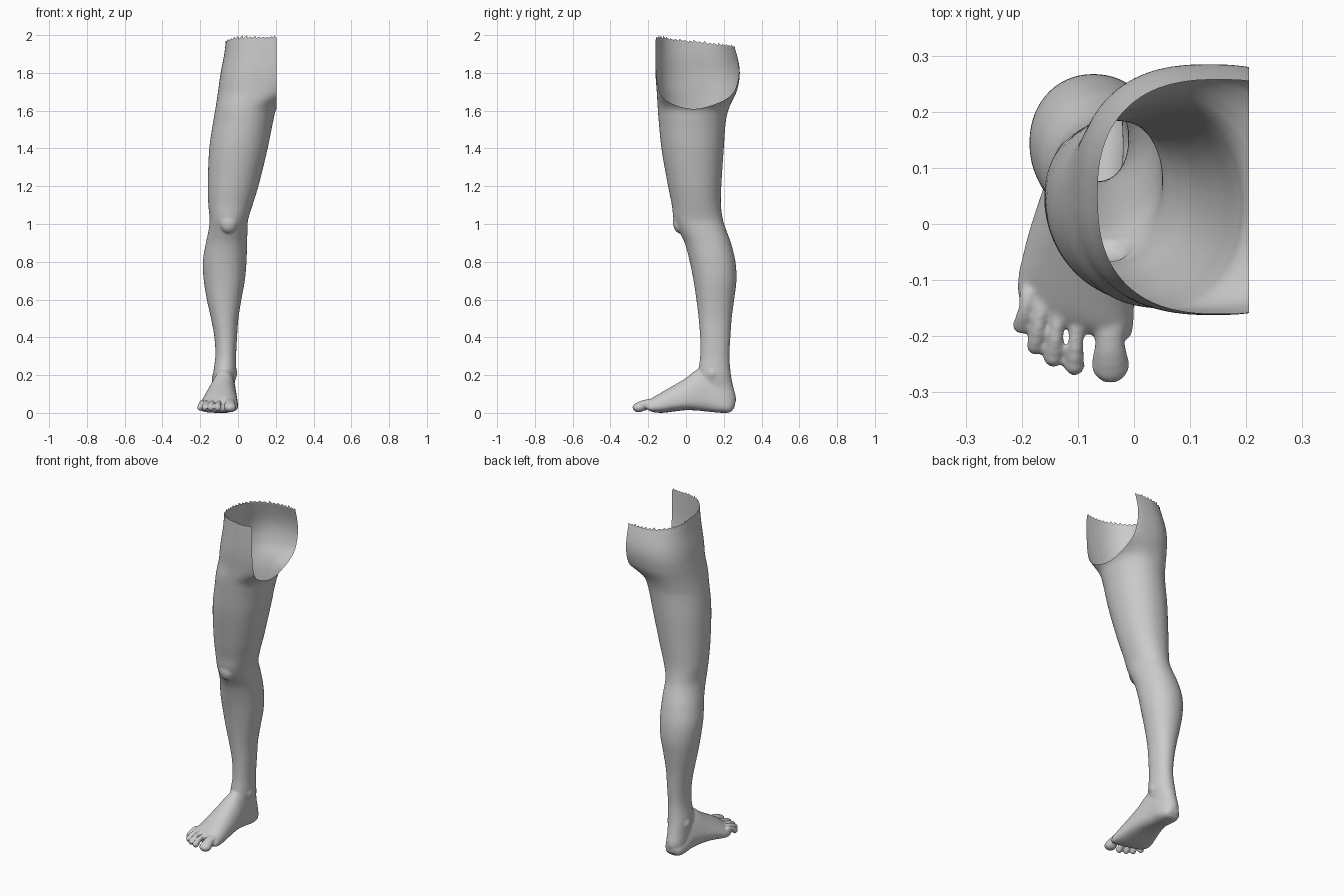
import bpy, bmesh, math, random
from mathutils import Vector, Matrix

if "Cube" in bpy.data.objects:
    bpy.data.objects.remove(bpy.data.objects["Cube"])

random.seed(4)
SEG = 56


def spline(rows, step):
    """Smoothly resample rows along their first column."""
    def slope(i, k):
        a, b = rows[max(i - 1, 0)], rows[min(i + 1, len(rows) - 1)]
        return (b[k] - a[k]) / (b[0] - a[0])
    out = []
    for i in range(len(rows) - 1):
        p, q = rows[i], rows[i + 1]
        h = q[0] - p[0]
        n = max(1, math.ceil(abs(h) / step))
        for j in range(n):
            t = j / n
            row = [p[0] + h * t]
            for k in range(1, len(p)):
                row.append((2*t**3 - 3*t**2 + 1) * p[k] + (t**3 - 2*t**2 + t) * h * slope(i, k)
                           + (3*t**2 - 2*t**3) * q[k] + (t**3 - t**2) * h * slope(i + 1, k))
            out.append(row)
    out.append(list(rows[-1]))
    return out


def loft(bm, rings):
    loops = [[bm.verts.new(p) for p in r] for r in rings]
    for a, b in zip(loops, loops[1:]):
        for i in range(SEG):
            j = (i + 1) % SEG
            bm.faces.new((a[i], a[j], b[j], b[i]))
    bm.faces.new(loops[0])
    bm.faces.new(loops[-1])


def power(v, n):
    return math.copysign(abs(v) ** (2 / n), v)


def ball(bm, pos, size):
    m = Matrix.Translation(pos) @ Matrix.Diagonal((*size, 1))
    bmesh.ops.create_uvsphere(bm, u_segments=24, v_segments=16, radius=1, matrix=m)


def leg_ring(row):
    z, x0, x1, y0, y1 = row
    n = 2.1 + 0.4 * min(max((z - 1.55) / 0.2, 0), 1)
    ring = []
    for i in range(SEG):
        a = math.tau * i / SEG
        ring.append(((x0 + x1) / 2 + (x1 - x0) / 2 * power(math.cos(a), n),
                     (y0 + y1) / 2 + (y1 - y0) / 2 * power(math.sin(a), n), z))
    return ring


def foot_ring(row):
    y, x0, x1, top, bottom = row
    mid = bottom + (top - bottom) * 0.33
    front = min(max(-y / 0.17, 0), 1)
    ring = []
    for i in range(SEG):
        a = math.tau * i / SEG
        s = math.sin(a)
        n = 2.1 if s > 0 else 2.8
        x = (x0 + x1) / 2 + (x1 - x0) / 2 * power(math.cos(a), n)
        z = mid + ((top - mid) if s > 0 else (mid - bottom)) * power(s, n)
        if s > 0:   # instep ridge sits toward the inner side
            x += 0.2 * (x1 - x) * s
        ring.append((x, y - 0.28 * front * (x + 0.1), z))
    return ring


bm = bmesh.new()

# leg from heel to hip: height, x range, y range
leg = [(0.02, -0.12, -0.03, 0.14, 0.25), (0.07, -0.13, -0.022, 0.11, 0.265),
       (0.14, -0.13, -0.02, 0.08, 0.25), (0.2, -0.132, -0.01, 0.065, 0.238),
       (0.3, -0.12, -0.01, 0.075, 0.23), (0.4, -0.125, -0.005, 0.075, 0.235),
       (0.5, -0.143, 0.002, 0.067, 0.242), (0.6, -0.165, 0.018, 0.055, 0.255),
       (0.7, -0.181, 0.036, 0.04, 0.267), (0.8, -0.186, 0.045, 0.02, 0.262),
       (0.9, -0.17, 0.048, -0.007, 0.238), (0.96, -0.157, 0.05, -0.036, 0.216),
       (1.02, -0.15, 0.053, -0.064, 0.196), (1.1, -0.157, 0.077, -0.075, 0.185),
       (1.2, -0.16, 0.108, -0.095, 0.187), (1.4, -0.152, 0.157, -0.13, 0.2),
       (1.55, -0.13, 0.188, -0.145, 0.212), (1.62, -0.118, 0.212, -0.15, 0.23),
       (1.7, -0.106, 0.32, -0.155, 0.268), (1.8, -0.092, 0.36, -0.162, 0.285),
       (1.9, -0.073, 0.37, -0.162, 0.268), (2.06, -0.053, 0.37, -0.158, 0.215)]
loft(bm, [leg_ring(r) for r in spline(leg, 0.02)])

# foot from toes to heel: y, x range, top, bottom
foot = [(-0.19, -0.175, -0.025, 0.055, 0.02), (-0.175, -0.2, -0.006, 0.075, 0.006),
        (-0.13, -0.208, 0.0, 0.105, 0.0), (-0.06, -0.197, -0.002, 0.147, 0.008),
        (0.0, -0.183, -0.006, 0.185, 0.014), (0.06, -0.163, -0.01, 0.23, 0.012),
        (0.12, -0.145, -0.014, 0.24, 0.006), (0.19, -0.137, -0.016, 0.16, 0.0),
        (0.235, -0.125, -0.028, 0.12, 0.004), (0.258, -0.1, -0.05, 0.09, 0.03)]
loft(bm, [foot_ring(r) for r in spline(foot, 0.01)])

# toes: base, tip centre, radius
toes = [((-0.045, -0.17), (-0.042, -0.25), 0.034),
        ((-0.1, -0.155), (-0.106, -0.252), 0.0185),
        ((-0.133, -0.15), (-0.144, -0.238), 0.0175),
        ((-0.163, -0.14), (-0.176, -0.217), 0.0165),
        ((-0.188, -0.125), (-0.2, -0.18), 0.0165)]
for base, tip, r in toes:
    for i, f in enumerate((1.0, 0.9, 0.8, 0.78, 0.84, 0.92, 1.0)):
        t = i / 6
        x, y = Vector(base).lerp(Vector(tip), t)
        high = 0.75 if r > 0.03 else 1.1
        ball(bm, (x, y, 0.05 + 0.012 * math.sin(t * math.pi) - 0.022 * t),
             (r * f, r * f, r * f * high))

# ankle bones and kneecap
ball(bm, (-0.118, 0.165, 0.18), (0.022, 0.03, 0.035))
ball(bm, (-0.026, 0.14, 0.21), (0.022, 0.03, 0.035))
ball(bm, (-0.05, -0.03, 1.01), (0.05, 0.04, 0.06))
bmesh.ops.recalc_face_normals(bm, faces=bm.faces)

mesh = bpy.data.meshes.new("leg")
bm.to_mesh(mesh)
bm.free()
obj = bpy.data.objects.new("leg", mesh)
bpy.context.collection.objects.link(obj)

# fuse everything into one skin
fuse = obj.modifiers.new("fuse", 'REMESH')
fuse.mode = 'VOXEL'
fuse.voxel_size = 0.0055
soft = obj.modifiers.new("soften", 'SMOOTH')
soft.factor = 0.5
soft.iterations = 9
skin = bpy.data.meshes.new_from_object(obj.evaluated_get(bpy.context.evaluated_depsgraph_get()))
obj.modifiers.clear()
obj.data = skin

# cut the hip open on the inner side and along a slanted waist
bm = bmesh.new()
bm.from_mesh(skin)
for co, no in (((0.205, 0, 0), (1, 0, 0)), ((0, 0, 1.965), (0, 0.117, 1))):
    bmesh.ops.bisect_plane(bm, geom=bm.verts[:] + bm.edges[:] + bm.faces[:],
                           plane_co=co, plane_no=no, clear_outer=True)

# torn waist edge
teeth = [random.uniform(0.008, 0.02) for _ in range(64)]
for v in bm.verts:
    if v.is_boundary and abs(v.co.z - 1.965 + 0.117 * v.co.y) < 0.001:
        u = (math.atan2(v.co.y - 0.04, v.co.x - 0.2) / math.tau + 0.5) * 64
        v.co.z = min(2.0, v.co.z + teeth[int(u) % 64] * (u % 1))
low = min(v.co.z for v in bm.verts)
for v in bm.verts:
    v.co.z -= low * max(0, 1 - v.co.z / 0.3)
for f in bm.faces:
    f.smooth = True
bm.to_mesh(skin)
bm.free()
